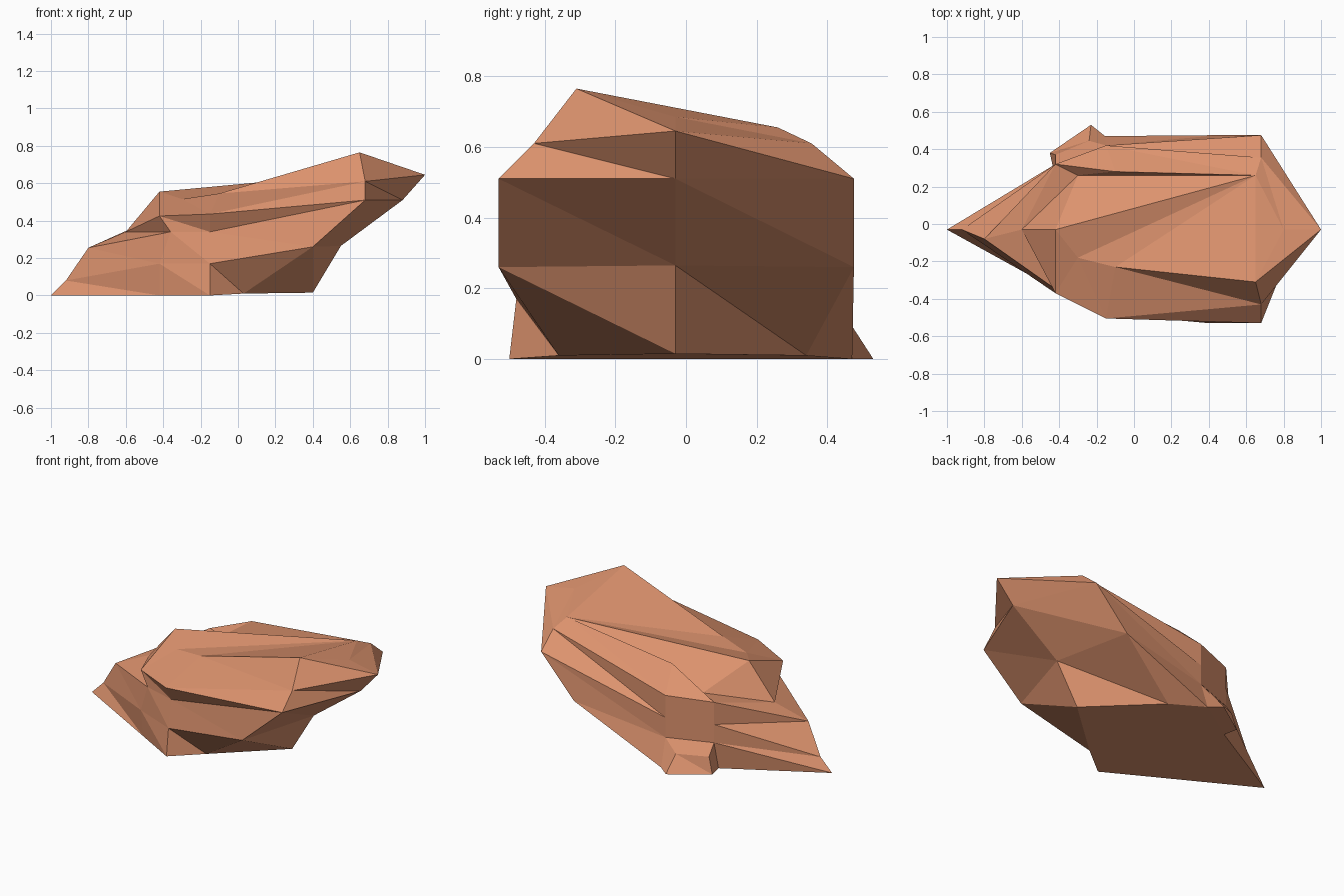
import bpy
import bmesh

# Remove the default cube
default_cube = bpy.data.objects.get("Cube")
if default_cube:
    bpy.data.objects.remove(default_cube, do_unlink=True)

MIDLINE = -0.03  # y position of the long axis of the rock
SIDES = 8


def make_material(name, color):
    material = bpy.data.materials.new(name)
    material.use_nodes = True
    material.diffuse_color = color
    material.node_tree.nodes["Principled BSDF"].inputs["Base Color"].default_value = color
    return material


def add_ring(bm, left_tip, front, right_tip, back):
    """Eight-sided layer; tips are (x, z), front and back run from left to right."""
    tip_l = (left_tip[0], MIDLINE, left_tip[1])
    tip_r = (right_tip[0], MIDLINE, right_tip[1])
    points = [tip_l, *front, tip_r, *reversed(back)]
    return [bm.verts.new(point) for point in points]


def bridge(bm, lower, upper):
    """Join two layers with a band of facets, two per side, all split the same way."""
    facets = []
    for i in range(SIDES):
        j = (i + 1) % SIDES
        facets.append(bm.faces.new((lower[i], lower[j], upper[i])))
        facets.append(bm.faces.new((lower[j], upper[j], upper[i])))
    return facets


bm = bmesh.new()

# Ground layer
foot = add_ring(
    bm, (-1, 0),
    [(-0.42, -0.35, 0), (-0.15, -0.5, 0), (0.03, -0.36, 0.01)],
    (0.4, 0.015),
    [(-0.43, 0.29, 0), (-0.155, 0.47, 0), (0.03, 0.34, 0.01)],
)
# Lower flank
flank = add_ring(
    bm, (-0.92, 0.08),
    [(-0.42, -0.37, 0.17), (-0.15, -0.48, 0.17), (0.4, -0.53, 0.26)],
    (0.55, 0.265),
    [(-0.42, 0.32, 0.17), (-0.15, 0.42, 0.17), (0.45, 0.475, 0.26)],
)
# Waist, pinched in at the front
waist = add_ring(
    bm, (-0.8, 0.255),
    [(-0.36, -0.39, 0.34), (-0.15, -0.45, 0.34), (0.68, -0.53, 0.51)],
    (0.88, 0.51),
    [(-0.42, 0.32, 0.285), (-0.15, 0.42, 0.295), (0.68, 0.475, 0.51)],
)
waist[0].co.y = -0.08
# Shoulder
shoulder = add_ring(
    bm, (-0.6, 0.34),
    [(-0.42, -0.37, 0.425), (-0.15, -0.505, 0.435), (0.68, -0.43, 0.61)],
    (1, 0.645),
    [(-0.42, 0.32, 0.425), (-0.15, 0.42, 0.435), (0.68, 0.355, 0.61)],
)
# Crest, higher at the front right
crest = add_ring(
    bm, (-0.42, 0.555),
    [(-0.3, -0.18, 0.515), (-0.1, -0.23, 0.545), (0.65, -0.31, 0.765)],
    (0.8, 0.685),
    [(-0.3, 0.26, 0.43), (-0.1, 0.28, 0.57), (0.65, 0.26, 0.655)],
)

# Bands between the layers
layers = [foot, flank, waist, shoulder, crest]
bands = [bridge(bm, low, high) for low, high in zip(layers, layers[1:])]

# Flat underside, and a top fanned out from its back right corner
bm.faces.new(list(reversed(foot)))
fan = crest[5:] + crest[:5]
for a, b in zip(fan[1:], fan[2:]):
    bm.faces.new((fan[0], a, b))

# Small spur pulled out of the lowest back panel
panel = bands[0][12:14]
spur = bmesh.ops.extrude_face_region(bm, geom=panel)["geom"]
for vert in [item for item in spur if isinstance(item, bmesh.types.BMVert)]:
    on_left = vert.co.x < -0.3
    if vert.co.z > 0.1:
        vert.co = (-0.42, 0.37, 0.1) if on_left else (-0.24, 0.445, 0.1)
    else:
        vert.co = (-0.45, 0.38, 0) if on_left else (-0.23, 0.53, 0)
bmesh.ops.delete(bm, geom=[face for face in panel if face.is_valid], context="FACES")

bmesh.ops.recalc_face_normals(bm, faces=bm.faces[:])
mesh = bpy.data.meshes.new("rock")
bm.to_mesh(mesh)
bm.free()

rock = bpy.data.objects.new("rock", mesh)
bpy.context.collection.objects.link(rock)
mesh.materials.append(make_material("clay_orange", (0.72, 0.29, 0.155, 1)))
